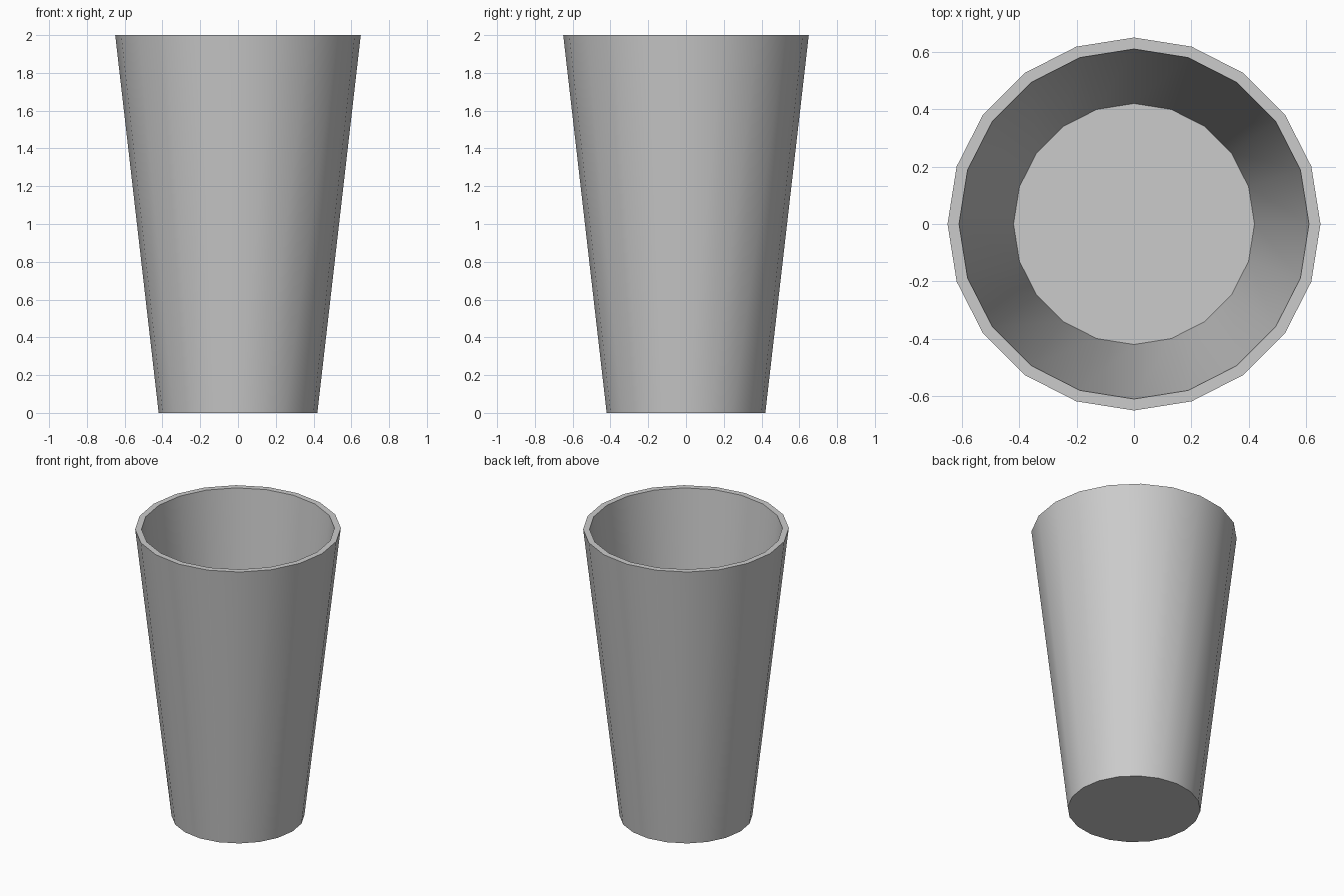
import bpy, bmesh
from math import cos, sin, tau, radians

if "Cube" in bpy.data.objects:
    bpy.data.objects.remove(bpy.data.objects["Cube"])

SIDES = 20
# (radius, height): outer base, outer rim, inner rim, inner floor
PROFILE = [(0.42, 0.0), (0.65, 2.0), (0.61, 2.0), (0.42, 0.01)]

bm = bmesh.new()
rings = [[bm.verts.new((r * cos(tau * i / SIDES), r * sin(tau * i / SIDES), z))
          for i in range(SIDES)] for r, z in PROFILE]

# Outer wall, rim and inner wall
for low, high in zip(rings, rings[1:]):
    for i in range(SIDES):
        j = (i + 1) % SIDES
        bm.faces.new((low[i], low[j], high[j], high[i]))

# Underside and inner floor
bm.faces.new(rings[0][::-1])
bm.faces.new(rings[-1])
bmesh.ops.recalc_face_normals(bm, faces=bm.faces[:])

mesh = bpy.data.meshes.new("tumbler")
bm.to_mesh(mesh)
bm.free()
cup = bpy.data.objects.new("tumbler", mesh)
bpy.context.collection.objects.link(cup)

# Smooth walls, sharp rim and base
bpy.context.view_layer.objects.active = cup
cup.select_set(True)
bpy.ops.object.shade_smooth_by_angle(angle=radians(30))
